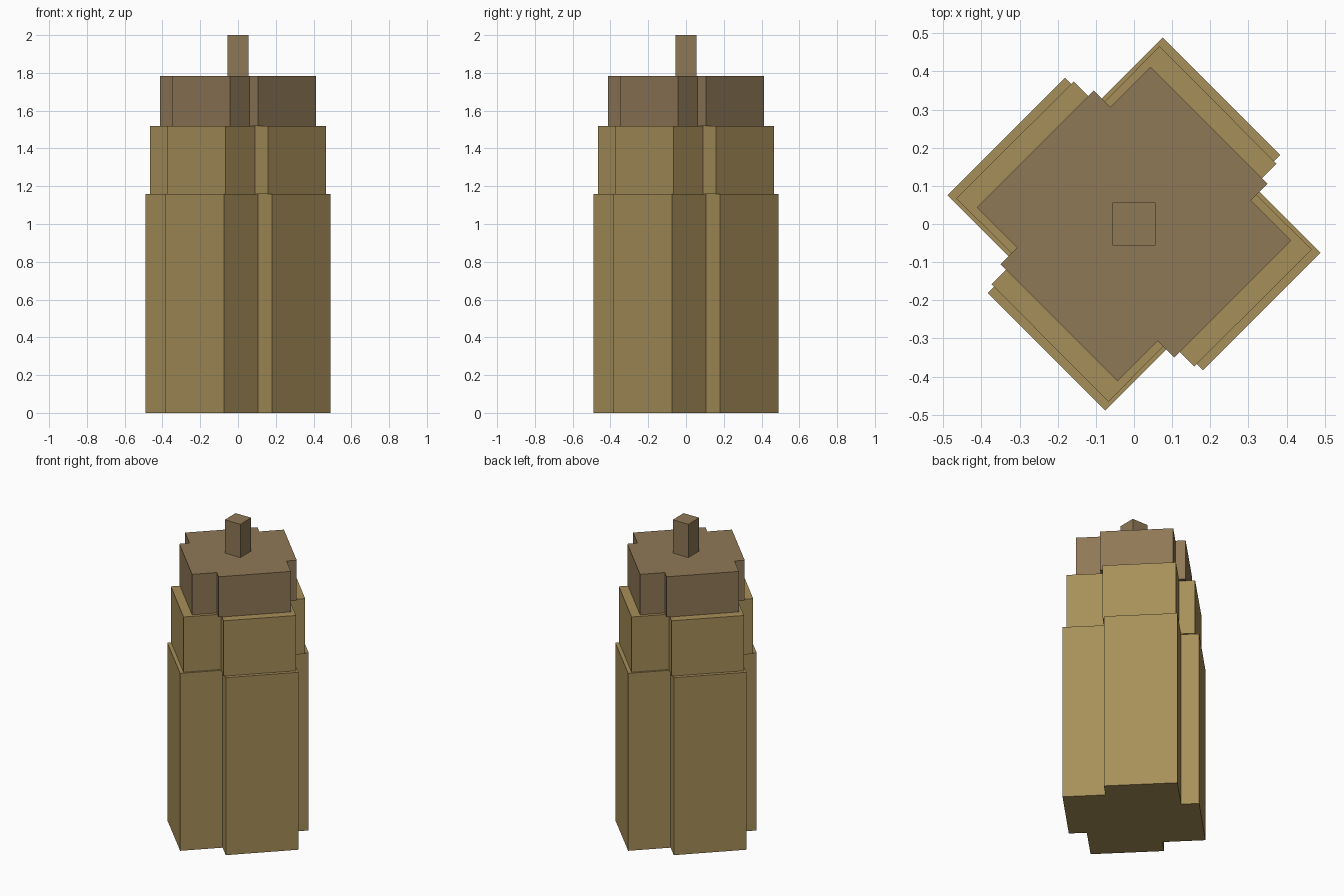
import bpy
import bmesh

if "Cube" in bpy.data.objects:
    bpy.data.objects.remove(bpy.data.objects["Cube"])


def material(name, rgb):
    m = bpy.data.materials.new(name)
    m.diffuse_color = (*rgb, 1.0)
    m.use_nodes = True
    m.node_tree.nodes["Principled BSDF"].inputs["Base Color"].default_value = m.diffuse_color
    return m


def prism(name, outline, z0, z1, mat):
    """Extrude a closed outline between two heights."""
    bm = bmesh.new()
    base = bm.faces.new([bm.verts.new((x, y, z0)) for x, y in outline])
    top = bmesh.ops.extrude_face_region(bm, geom=[base], use_keep_orig=True)
    verts = [g for g in top["geom"] if isinstance(g, bmesh.types.BMVert)]
    bmesh.ops.translate(bm, verts=verts, vec=(0, 0, z1 - z0))
    bmesh.ops.recalc_face_normals(bm, faces=bm.faces)
    mesh = bpy.data.meshes.new(name)
    bm.to_mesh(mesh)
    bm.free()
    mesh.materials.append(mat)
    obj = bpy.data.objects.new(name, mesh)
    bpy.context.collection.objects.link(obj)
    return obj


def pinwheel(quarter):
    """Repeat a quarter of the outline by four clockwise quarter turns."""
    pts = []
    for _ in range(4):
        pts += quarter
        quarter = [(y, -x) for x, y in quarter]
    return pts


sandstone = material("sandstone", (0.386, 0.275, 0.100))
brown_stone = material("brown_stone", (0.275, 0.188, 0.095))

# Three stepped tower tiers, each with notched pinwheel corners
tiers = [
    ("lower_tier", [(0.075, 0.489), (0.384, 0.181), (0.309, 0.105)], 0.0, 1.158, sandstone),
    ("middle_tier", [(0.067, 0.466), (0.374, 0.158), (0.307, 0.091)], 1.158, 1.519, sandstone),
    ("upper_tier", [(0.043, 0.412), (0.350, 0.105), (0.307, 0.062)], 1.519, 1.783, brown_stone),
]
for name, quarter, z0, z1, mat in tiers:
    prism(name, pinwheel(quarter), z0, z1, mat)

# Square rooftop mast
prism("roof_mast", pinwheel([(0.056, 0.056)]), 1.783, 2.0, brown_stone)
